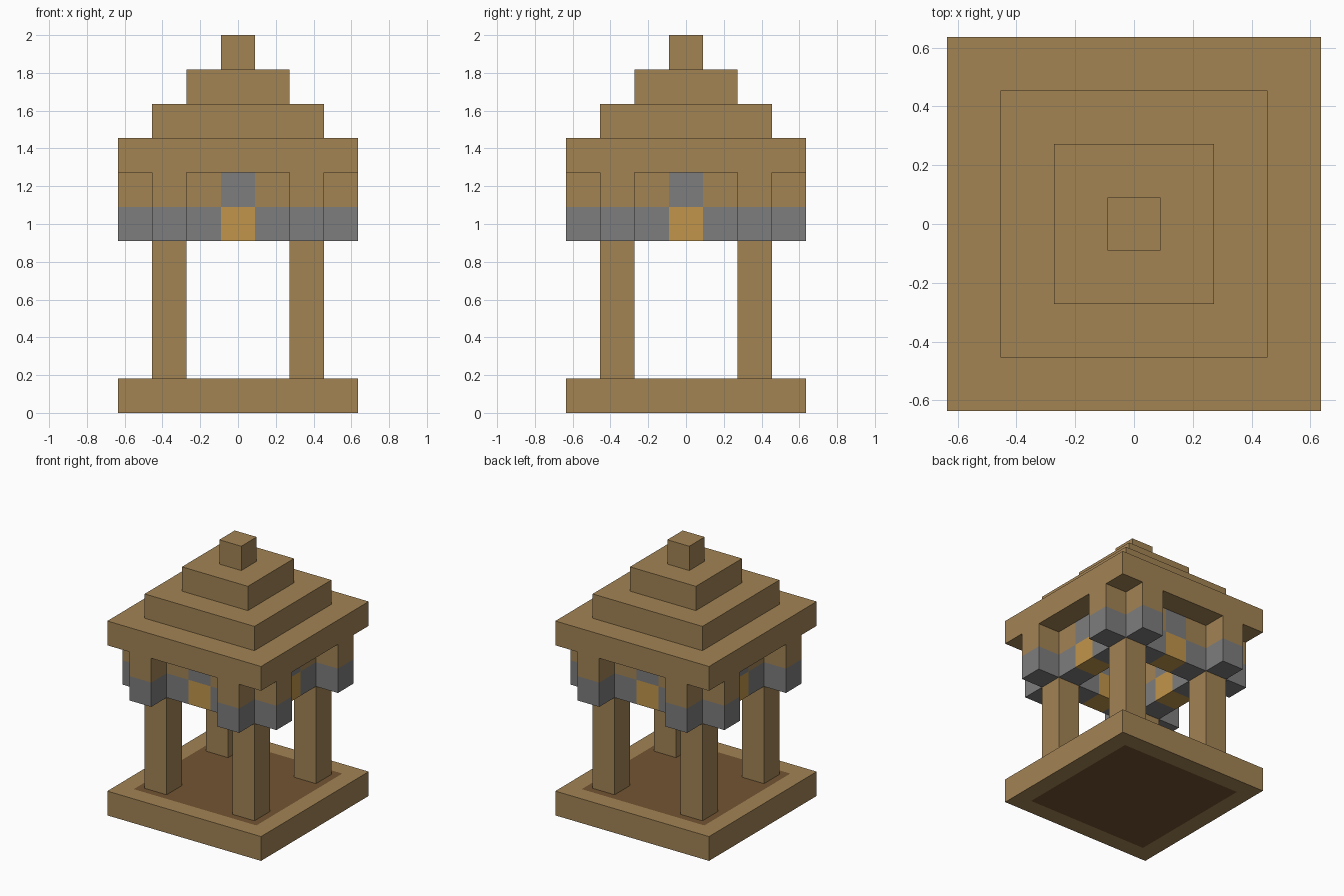
import bpy, bmesh
from math import pi
from mathutils import Matrix

if "Cube" in bpy.data.objects:
    bpy.data.objects.remove(bpy.data.objects["Cube"])

U = 2 / 11  # side of one block


def material(name, rgb):
    lin = [((c / 255 + 0.055) / 1.055) ** 2.4 for c in rgb] + [1]
    m = bpy.data.materials.new(name)
    m.use_nodes = True
    m.diffuse_color = lin
    m.node_tree.nodes["Principled BSDF"].inputs["Base Color"].default_value = lin
    return m


wood = material("light wood", (162, 131, 84))
dark_wood = material("dark wood", (115, 84, 50))
stone = material("grey stone", (125, 125, 125))
gold = material("golden lamp", (193, 149, 75))


def prism(name, outline, z0, z1, mat, turn=0):
    """Extrude an outline given in blocks, turned by quarter turns about z."""
    bm = bmesh.new()
    face = bm.faces.new([bm.verts.new((x, y, z0)) for x, y in outline])
    side = bmesh.ops.extrude_face_region(bm, geom=[face])["geom"]
    top = [v for v in side if isinstance(v, bmesh.types.BMVert)]
    bmesh.ops.translate(bm, verts=top, vec=(0, 0, z1 - z0))
    bmesh.ops.recalc_face_normals(bm, faces=bm.faces)
    bm.transform(Matrix.Scale(U, 4) @ Matrix.Rotation(turn * pi / 2, 4, "Z"))
    mesh = bpy.data.meshes.new(name)
    bm.to_mesh(mesh)
    bm.free()
    mesh.materials.append(mat)
    ob = bpy.data.objects.new(name, mesh)
    bpy.context.collection.objects.link(ob)
    return ob


def rect(x0, x1, y0, y1):
    return [(x0, y0), (x1, y0), (x1, y1), (x0, y1)]


def square(h):
    return rect(-h, h, -h, h)


# Base slab with a dark floor panel showing above and below
base = prism("base", square(3.5), 0, 1, wood)
base.data.materials.append(dark_wood)
bm = bmesh.new()
bm.from_mesh(base.data)
flats = [f for f in bm.faces if abs(f.normal.z) > 0.9]
bmesh.ops.inset_individual(bm, faces=flats, thickness=U)
for f in flats:
    f.material_index = 1
bm.to_mesh(base.data)
bm.free()

# Pillars, corner brackets and the beams between them
bracket = [(1.5, 1.5), (3.5, 1.5), (3.5, 2.5), (2.5, 2.5), (2.5, 3.5), (1.5, 3.5)]
for t, side in enumerate(("back", "right", "front", "left")):
    prism(f"{side}_pillar", rect(1.5, 2.5, 1.5, 2.5), 1, 5, wood, t)
    prism(f"{side}_bracket_lower", bracket, 5, 6, stone, t)
    prism(f"{side}_bracket_upper", bracket, 6, 7, wood, t)
    for x, end in ((-1, "a"), (1, "b")):
        span = rect(x - 0.5, x + 0.5, 1.5, 2.5)
        prism(f"{side}_beam_lower_{end}", span, 5, 6, stone, t)
        prism(f"{side}_beam_upper_{end}", span, 6, 7, wood, t)
    middle = rect(-0.5, 0.5, 1.5, 2.5)
    prism(f"{side}_lamp", middle, 5, 6, gold, t)
    prism(f"{side}_keystone", middle, 6, 7, stone, t)

# Stepped roof
for i in range(4):
    prism(f"roof_tier_{i + 1}", square(3.5 - i), 7 + i, 8 + i, wood)
